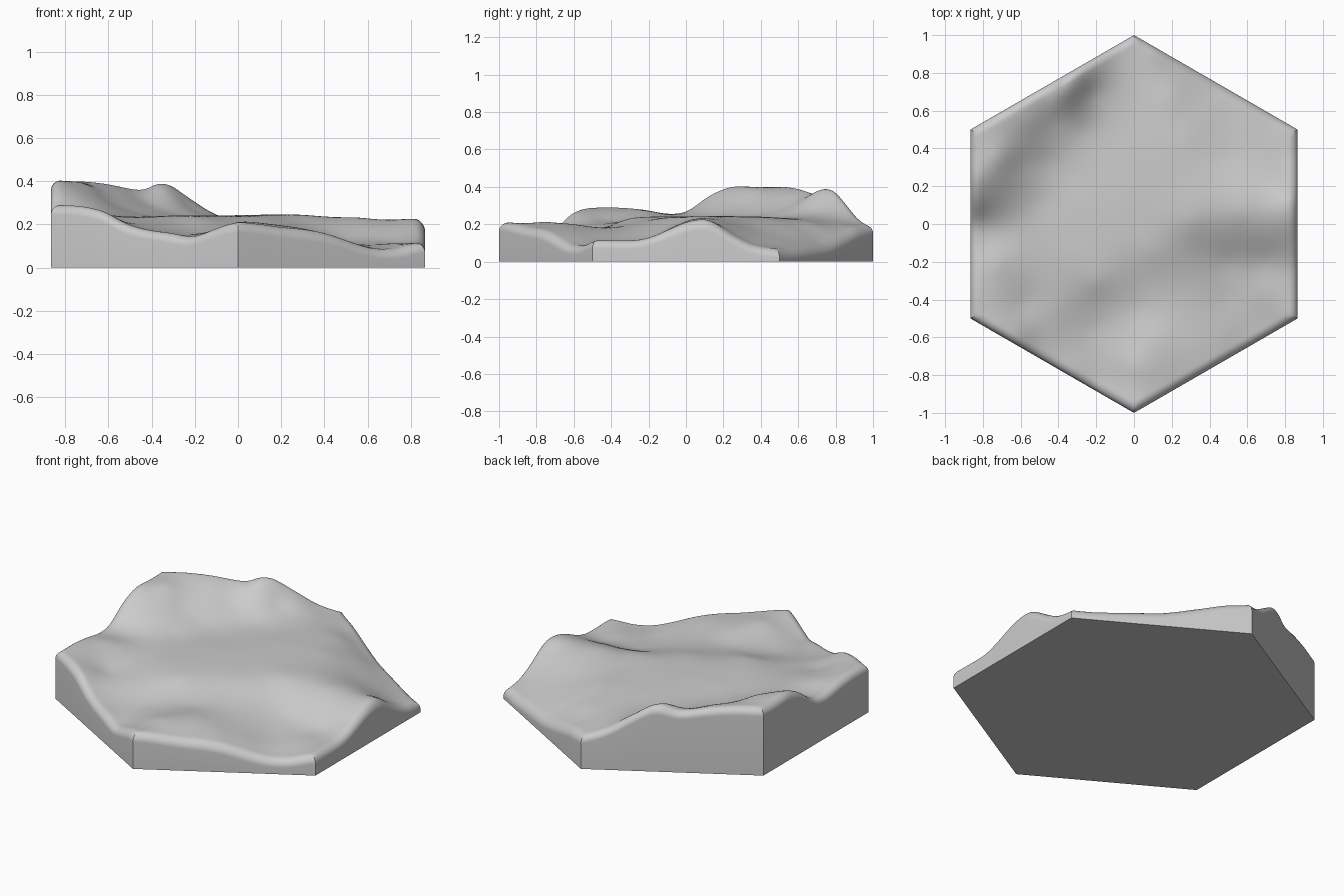
import bpy
import bmesh
import math
from mathutils import Vector

if "Cube" in bpy.data.objects:
    bpy.data.objects.remove(bpy.data.objects["Cube"], do_unlink=True)

SIDE_STEPS = 36      # segments along each hexagon side
INNER_RINGS = 40     # rings across the terrain
LIP_RINGS = 8        # rings across the rounded rim
LIP = 0.05           # rim radius
APOTHEM = math.cos(math.radians(30))

corners = [Vector((math.sin(math.radians(60 * k)), -math.cos(math.radians(60 * k))))
           for k in range(6)]

# Rim heights in hundredths, evenly spaced along each side, counter-clockwise
rim = {
    "front_left_side": (21, 20, 18.5, 17.5, 15.5, 12, 9, 9),
    "left_side": (11.5, 11.5, 12, 16, 21, 22, 15, 9),
    "back_left_side": (7, 7, 8, 9, 10, 12.5, 15.5, 18.5),
    "back_right_side": (20, 24, 31, 38, 37, 37, 39, 40),
    "right_side": (40, 40, 40, 35, 27, 26, 28, 29),
    "front_right_side": (29, 28.5, 26, 20.5, 17.5, 16, 14.5, 18),
}

# Terrain features: x, y, height in hundredths
mountain = [(-72, 35, 39), (-55, 55, 36), (-38, 71, 38), (-72, 12, 31),
            (-60, 32, 31), (-42, 55, 30), (-22, 70, 28)]
plain = [(0, 0, 24), (25, 20, 24), (-30, 10, 24), (0, 40, 24), (-30, -15, 24),
         (-50, 12, 24), (-45, 32, 25), (-25, 50, 24), (-4, 70, 23), (-68, -2, 25),
         (30, 2, 24), (55, 6, 23), (28, 45, 22), (20, 68, 20), (50, 38, 17),
         (62, 22, 20), (60, 50, 11), (40, 62, 14)]
right_hill = [(-75, -42, 28), (-72, -20, 27), (-58, -42, 22), (-50, -22, 23),
              (-40, -45, 20), (-50, -60, 20)]
front_hill = [(-20, -30, 23), (-20, -42, 19), (-20, -55, 16), (-24, -72, 15),
              (0, -75, 21), (12, -60, 20), (18, -45, 18), (2, -45, 18),
              (4, -30, 20), (10, -14, 23), (30, -65, 18)]
low_ground = [(35, -40, 15), (50, -40, 11), (70, -35, 11), (50, -20, 13),
              (36, -14, 18), (70, -20, 12), (60, -8, 18), (48, -60, 13)]


def solve(matrix, values):
    """Gaussian elimination with pivoting."""
    n = len(values)
    rows = [list(r) + [v] for r, v in zip(matrix, values)]
    for i in range(n):
        p = max(range(i, n), key=lambda r: abs(rows[r][i]))
        rows[i], rows[p] = rows[p], rows[i]
        for r in range(i + 1, n):
            f = rows[r][i] / rows[i][i]
            if f:
                rows[r] = [a - f * b for a, b in zip(rows[r], rows[i])]
    out = [0.0] * n
    for i in reversed(range(n)):
        tail = sum(rows[i][j] * out[j] for j in range(i + 1, n))
        out[i] = (rows[i][n] - tail) / rows[i][i]
    return out


def kernel(ax, ay, bx, by):
    return math.sqrt((ax - bx) ** 2 + (ay - by) ** 2 + LIP * LIP)


# Gather control points and fit a smooth height field through them
controls = [(x / 100, y / 100, z / 100)
            for x, y, z in mountain + plain + right_hill + front_hill + low_ground]
for k, heights in enumerate(rim.values()):
    for i, h in enumerate(heights):
        p = corners[k].lerp(corners[(k + 1) % 6], i / len(heights)) * 0.96
        controls.append((p.x, p.y, h / 100))
weights = solve([[kernel(a[0], a[1], b[0], b[1]) for b in controls] for a in controls],
                [c[2] for c in controls])


def height(x, y):
    return sum(w * kernel(x, y, c[0], c[1]) for w, c in zip(weights, controls))


# Ring scales: even over the terrain, then a quarter round at the rim
inner = 1 - LIP / APOTHEM
rings = [(inner * i / INNER_RINGS, 0.0) for i in range(1, INNER_RINGS + 1)]
for i in range(1, LIP_RINGS + 1):
    a = math.pi / 2 * i / LIP_RINGS
    rings.append((inner + (1 - inner) * math.sin(a), LIP * (1 - math.cos(a))))

bm = bmesh.new()
outline = [corners[k].lerp(corners[(k + 1) % 6], i / SIDE_STEPS)
           for k in range(6) for i in range(SIDE_STEPS)]
count = len(outline)


def bridge(lower, upper):
    for i in range(count):
        j = (i + 1) % count
        bm.faces.new((upper[i], lower[i], lower[j], upper[j]))


# Terrain surface
centre = bm.verts.new((0, 0, height(0, 0)))
previous = None
for scale, drop in rings:
    ring = []
    for p in outline:
        x, y = p * scale
        ring.append(bm.verts.new((x, y, max(height(x, y) - drop, 0.02))))
    if previous:
        bridge(ring, previous)
    else:
        for i in range(count):
            bm.faces.new((centre, ring[i], ring[(i + 1) % count]))
    previous = ring

# Side walls and flat base
base = [bm.verts.new((p.x, p.y, 0)) for p in outline]
bridge(base, previous)
bm.faces.new(list(reversed(base)))
bmesh.ops.recalc_face_normals(bm, faces=bm.faces)

mesh = bpy.data.meshes.new("terrain_tile")
bm.to_mesh(mesh)
bm.free()
tile = bpy.data.objects.new("terrain_tile", mesh)
bpy.context.collection.objects.link(tile)

# Plain grey material
grey = bpy.data.materials.new("plain grey")
grey.use_nodes = True
colour = (0.6, 0.6, 0.6, 1)
grey.diffuse_color = colour
grey.node_tree.nodes["Principled BSDF"].inputs["Base Color"].default_value = colour
mesh.materials.append(grey)

bpy.ops.object.select_all(action="DESELECT")
tile.select_set(True)
bpy.context.view_layer.objects.active = tile
bpy.ops.object.shade_smooth_by_angle(angle=math.radians(35))
